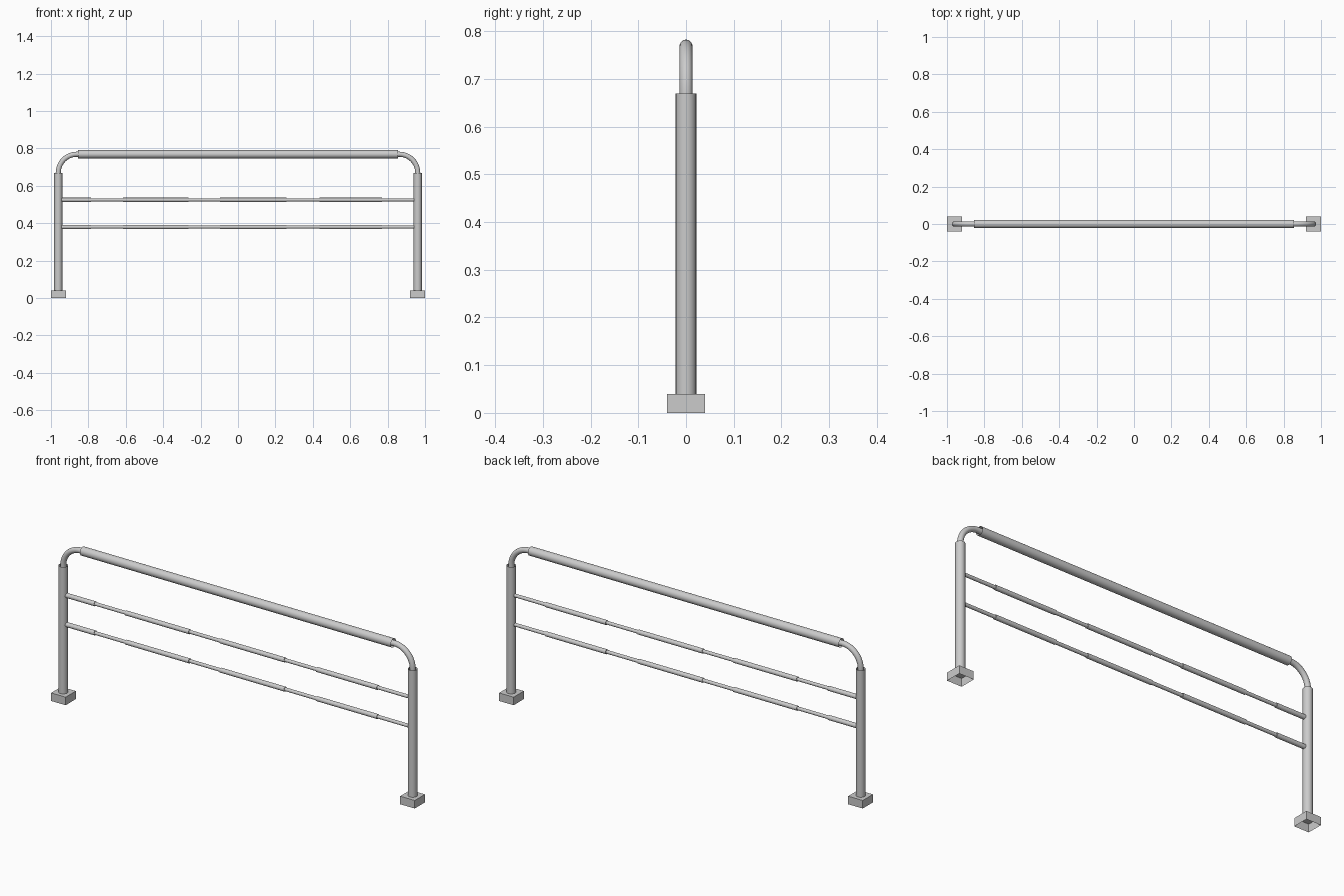
import bpy, bmesh, math
from mathutils import Vector

cube = bpy.data.objects.get("Cube")
if cube:
    bpy.data.objects.remove(cube, do_unlink=True)


def finish(name, bm, smooth=True):
    mesh = bpy.data.meshes.new(name)
    bmesh.ops.recalc_face_normals(bm, faces=bm.faces)
    bm.to_mesh(mesh)
    bm.free()
    obj = bpy.data.objects.new(name, mesh)
    bpy.context.collection.objects.link(obj)
    if smooth:
        bpy.ops.object.select_all(action='DESELECT')
        obj.select_set(True)
        bpy.context.view_layer.objects.active = obj
        bpy.ops.object.shade_smooth_by_angle(angle=math.radians(40))
    return obj


def tube(name, stations, sides=24):
    """Open tube in the XZ plane through (x, z, radius, heading) stations."""
    bm = bmesh.new()
    rings = []
    for x, z, radius, heading in stations:
        across = Vector((-math.sin(heading), 0, math.cos(heading)))
        ring = []
        for i in range(sides):
            a = math.tau * i / sides
            offset = across * math.cos(a) + Vector((0, 1, 0)) * math.sin(a)
            ring.append(bm.verts.new(Vector((x, 0, z)) + offset * radius))
        rings.append(ring)
    for r0, r1 in zip(rings, rings[1:]):
        for i in range(sides):
            j = (i + 1) % sides
            bm.faces.new((r0[i], r0[j], r1[j], r1[i]))
    return finish(name, bm)


POST_X, POST_TOP, RAIL_Z = 0.961, 0.67, 0.769
RAIL_R, PIPE_R = 0.0215, 0.0135
BEND = RAIL_Z - POST_TOP
UP = math.pi / 2

for side, label in ((1, "left"), (-1, "right")):
    x = side * POST_X

    # Foot: shallow box open underneath
    bm = bmesh.new()
    bmesh.ops.create_cube(bm, size=1)
    bmesh.ops.scale(bm, vec=(0.08, 0.08, 0.04), verts=bm.verts)
    bmesh.ops.translate(bm, vec=(side * 0.96, 0, 0.02), verts=bm.verts)
    bottom = min(bm.faces, key=lambda f: f.calc_center_median().z)
    bmesh.ops.delete(bm, geom=[bottom], context='FACES_ONLY')
    finish(label + "_foot", bm, smooth=False)

    # Upright post
    tube(label + "_post", [(x, 0.04, RAIL_R, UP), (x, POST_TOP, RAIL_R, UP)])

    # Quarter bend joining post and handrail
    path = [(x, POST_TOP - 0.02, PIPE_R, UP)]
    for i in range(13):
        a = UP * i / 12
        path.append((side * (POST_X - BEND + BEND * math.cos(a)),
                     POST_TOP + BEND * math.sin(a), PIPE_R, UP + side * a))
    path.append((side * 0.83, RAIL_Z, PIPE_R, UP + side * UP))
    tube(label + "_bend", path)

# Handrail sleeve
tube("handrail", [(-0.855, RAIL_Z, RAIL_R, 0), (0.855, RAIL_Z, RAIL_R, 0)])

# Cross bars with alternating thick and thin sections
breaks = [-0.945, -0.785, -0.615, -0.265, -0.095, 0.26, 0.435, 0.77, 0.945]
for name, z in (("upper_bar", 0.525), ("lower_bar", 0.38)):
    stations = []
    for i, (start, end) in enumerate(zip(breaks, breaks[1:])):
        radius = 0.0085 if i % 2 else 0.0115
        stations += [(start, z, radius, 0), (end, z, radius, 0)]
    tube(name, stations, 16)
